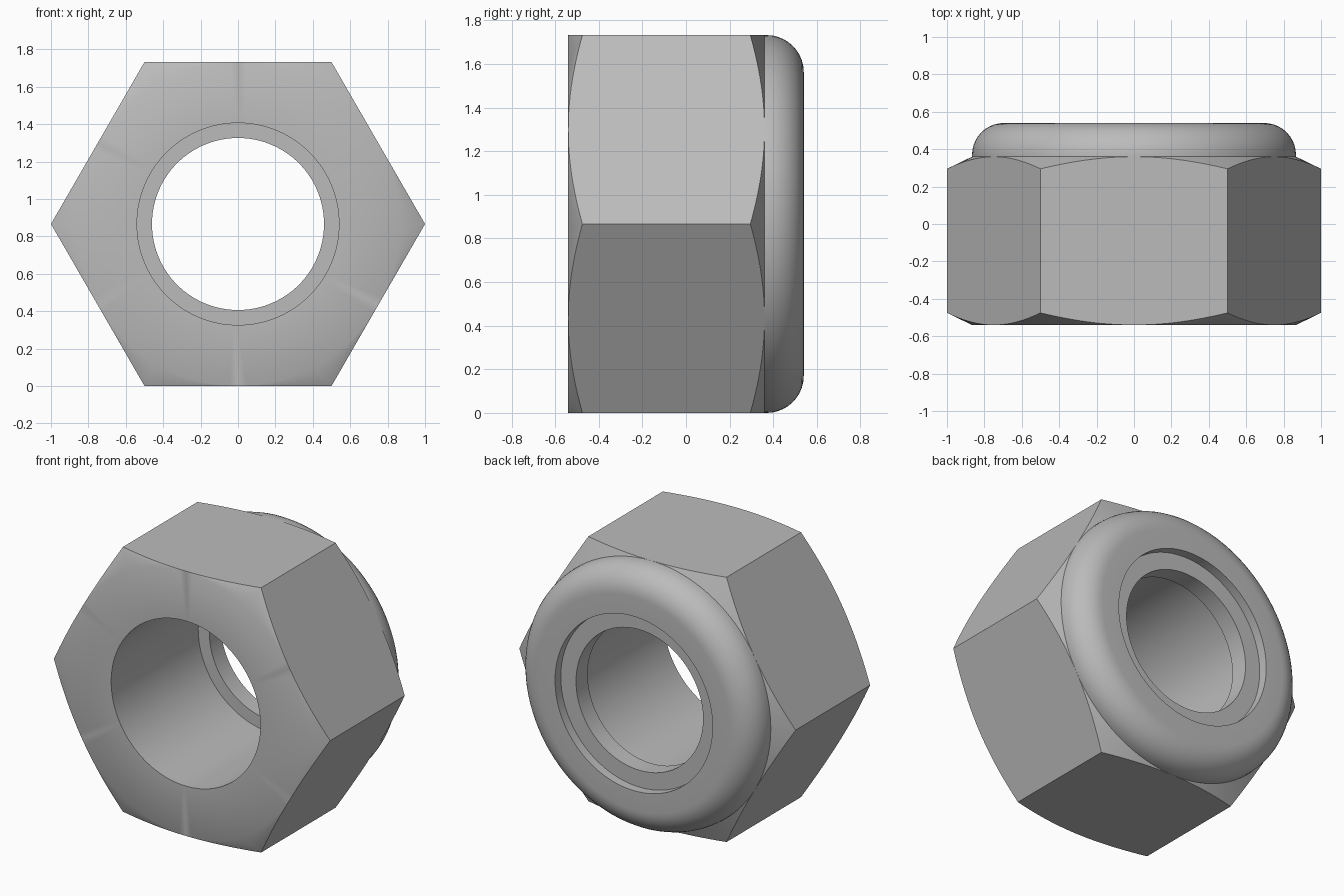
import bpy, bmesh, math

if "Cube" in bpy.data.objects:
    bpy.data.objects.remove(bpy.data.objects["Cube"])

APOTHEM = math.sqrt(3) / 2      # hexagon flat-to-centre distance, also axis height
SEGS = 120                      # multiple of 12 so corners and flat centres are sampled
CHAMFER = 0.485                 # axial drop of the corner chamfer per unit of radius

steel = bpy.data.materials.new("steel grey")
steel.diffuse_color = (0.5, 0.5, 0.5, 1)
steel.use_nodes = True
steel.node_tree.nodes["Principled BSDF"].inputs["Base Color"].default_value = steel.diffuse_color


def hex_radius(a):
    """Radius of the hexagon at angle a, with corners at a = 0, 60, 120..."""
    return APOTHEM / math.cos((a % (math.pi / 3)) - math.pi / 6)


def lathe(name, profile):
    """Closed ring around the y axis; each profile entry maps angle to (radius, y)."""
    bm = bmesh.new()
    rings = []
    for point in profile:
        ring = []
        for i in range(SEGS):
            a = 2 * math.pi * i / SEGS
            r, y = point(a)
            ring.append(bm.verts.new((r * math.cos(a), y, APOTHEM + r * math.sin(a))))
        rings.append(ring)
    for k, ring in enumerate(rings):
        nxt = rings[(k + 1) % len(rings)]
        for i in range(SEGS):
            j = (i + 1) % SEGS
            bm.faces.new((ring[i], ring[j], nxt[j], nxt[i]))
    bmesh.ops.remove_doubles(bm, verts=bm.verts, dist=1e-5)
    bmesh.ops.recalc_face_normals(bm, faces=bm.faces)
    mesh = bpy.data.meshes.new(name)
    bm.to_mesh(mesh)
    bm.free()
    mesh.materials.append(steel)
    ob = bpy.data.objects.new(name, mesh)
    bpy.context.collection.objects.link(ob)
    bpy.ops.object.select_all(action='DESELECT')
    ob.select_set(True)
    bpy.context.view_layer.objects.active = ob
    bpy.ops.object.shade_smooth_by_angle(angle=math.radians(30))
    return ob


def circle(r, y):
    return lambda a: (r, y)


def hex_ring(y, sign):
    """Hexagon edge where the conical chamfer cuts the side faces."""
    return lambda a: (hex_radius(a), y + sign * CHAMFER * (hex_radius(a) - APOTHEM))


# Nut body: front face, chamfered hexagon, rounded collar, bore with insert seat
R = 0.17
fillet = [circle(APOTHEM - R + R * math.cos(t), 0.54 - R + R * math.sin(t))
          for t in (math.pi / 2 * k / 10 for k in range(11))]
lathe("nut_body", [circle(0.54, -0.54), circle(APOTHEM, -0.54), hex_ring(-0.54, 1),
                   hex_ring(0.36, -1), circle(APOTHEM, 0.36)] + fillet +
      [circle(0.57, 0.54), circle(0.57, 0.36), circle(0.54, 0.36)])

# Locking insert ring, recessed in the collar
lathe("locking_insert", [circle(0.46, 0.36), circle(0.57, 0.36),
                         circle(0.57, 0.48), circle(0.46, 0.48)])
